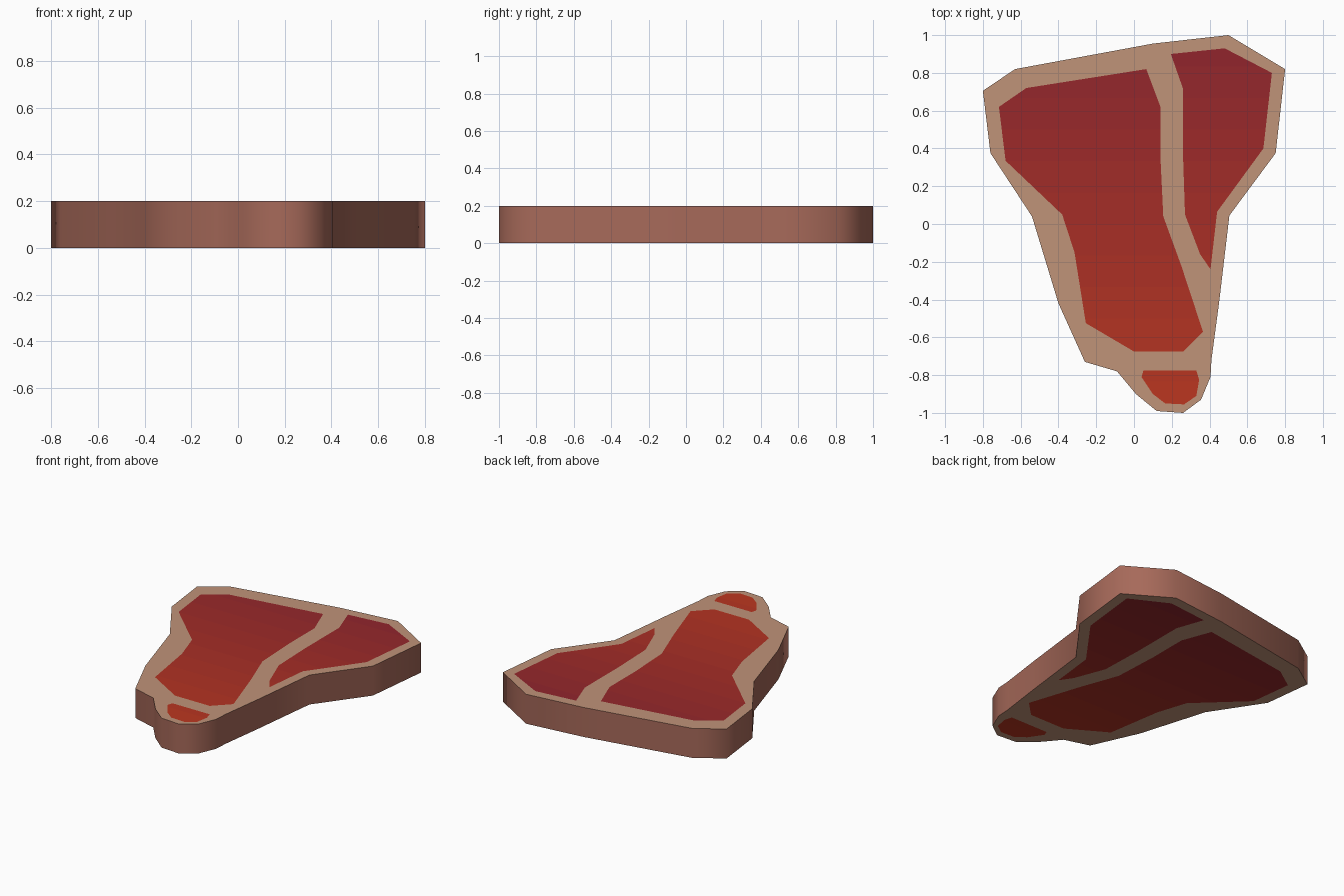
import bpy
import bmesh
import math

if "Cube" in bpy.data.objects:
    bpy.data.objects.remove(bpy.data.objects["Cube"])

H = 0.2

# Silhouette of the cut and the three meat patches, seen from above
OUTLINE = [(0.5, 1), (0.8, 0.82), (0.75, 0.375), (0.505, 0.045), (0.45, -0.42),
           (0.41, -0.72), (0.405, -0.81), (0.355, -0.93), (0.26, -1), (0.12, -0.99),
           (0.01, -0.9), (-0.09, -0.78), (-0.26, -0.73), (-0.4, -0.42), (-0.54, 0.04),
           (-0.76, 0.375), (-0.8, 0.705), (-0.63, 0.82), (0.1, 0.955)]
LOIN = [(-0.57, 0.72), (0.065, 0.82), (0.14, 0.62), (0.14, 0.35), (0.155, 0.04),
        (0.25, -0.22), (0.365, -0.57), (0.26, -0.675), (0, -0.675), (-0.255, -0.525),
        (-0.315, -0.15), (-0.38, 0.05), (-0.68, 0.335), (-0.715, 0.62)]
TENDERLOIN = [(0.195, 0.9), (0.48, 0.93), (0.73, 0.8), (0.685, 0.4), (0.44, 0.065),
              (0.405, -0.24), (0.35, -0.16), (0.27, 0.05), (0.26, 0.35), (0.26, 0.715)]
TAIL = [(0.05, -0.775), (0.33, -0.775), (0.345, -0.825), (0.33, -0.91),
        (0.265, -0.955), (0.165, -0.95), (0.1, -0.9), (0.04, -0.81)]


def material(name, rgb):
    """Material from an sRGB colour (0-255)."""
    m = bpy.data.materials.new(name)
    m.diffuse_color = [(c / 255) ** 2.2 for c in rgb] + [1]
    m.use_nodes = True
    m.node_tree.nodes["Principled BSDF"].inputs["Base Color"].default_value = m.diffuse_color
    return m


def add_object(name, bm, materials):
    mesh = bpy.data.meshes.new(name)
    bm.to_mesh(mesh)
    bm.free()
    for m in materials:
        mesh.materials.append(m)
    obj = bpy.data.objects.new(name, mesh)
    bpy.context.collection.objects.link(obj)
    return obj


def add_cap(bm, loops, z, up):
    """Flat face at height z inside the first loop, with the others as holes."""
    rings, edges = [], []
    for pts in loops:
        vs = [bm.verts.new((x, y, z)) for x, y in pts]
        edges += [bm.edges.new((vs[i - 1], vs[i])) for i in range(len(vs))]
        rings.append(vs)
    fill = bmesh.ops.triangle_fill(bm, edges=edges, use_beauty=True, normal=(0, 0, up))
    for f in fill["geom"]:
        if isinstance(f, bmesh.types.BMFace):
            f.normal_update()
            if f.normal.z * up < 0:
                f.normal_flip()
    return rings[0]


# Fat: rim with meat-shaped openings, plus the outer rind wall
fat = material("fat", (190, 146, 120))
rind = material("rind", (165, 105, 90))
bm = bmesh.new()
loops = [OUTLINE, LOIN, TENDERLOIN, TAIL]
top = add_cap(bm, loops, H, 1)
bottom = add_cap(bm, loops, 0, -1)
for i in range(len(top)):
    wall = bm.faces.new((top[i - 1], top[i], bottom[i], bottom[i - 1]))
    wall.material_index = 1
obj = add_object("fat_and_rind", bm, [fat, rind])
bpy.context.view_layer.objects.active = obj
obj.select_set(True)
bpy.ops.object.shade_smooth_by_angle(angle=math.radians(75))

# Meat: flush patches on both sides, shaded in bands from orange-red to crimson
BANDS = 12
meat = []
for i in range(BANDS):
    t = (i + 0.5) / BANDS
    meat.append(material(f"meat_{i}", (188 - 46 * t, 58 - 17 * t, 36 + 13 * t)))

for name, pts in (("loin", LOIN), ("tenderloin", TENDERLOIN), ("tail", TAIL)):
    bm = bmesh.new()
    add_cap(bm, [pts], H, 1)
    add_cap(bm, [pts], 0, -1)
    for i in range(1, BANDS):
        bmesh.ops.bisect_plane(bm, geom=bm.verts[:] + bm.edges[:] + bm.faces[:],
                               plane_co=(0, -1 + 2 * i / BANDS, 0), plane_no=(0, 1, 0))
    for f in bm.faces:
        y = f.calc_center_median().y
        f.material_index = min(BANDS - 1, max(0, int((y + 1) / 2 * BANDS)))
    add_object(name, bm, meat)
